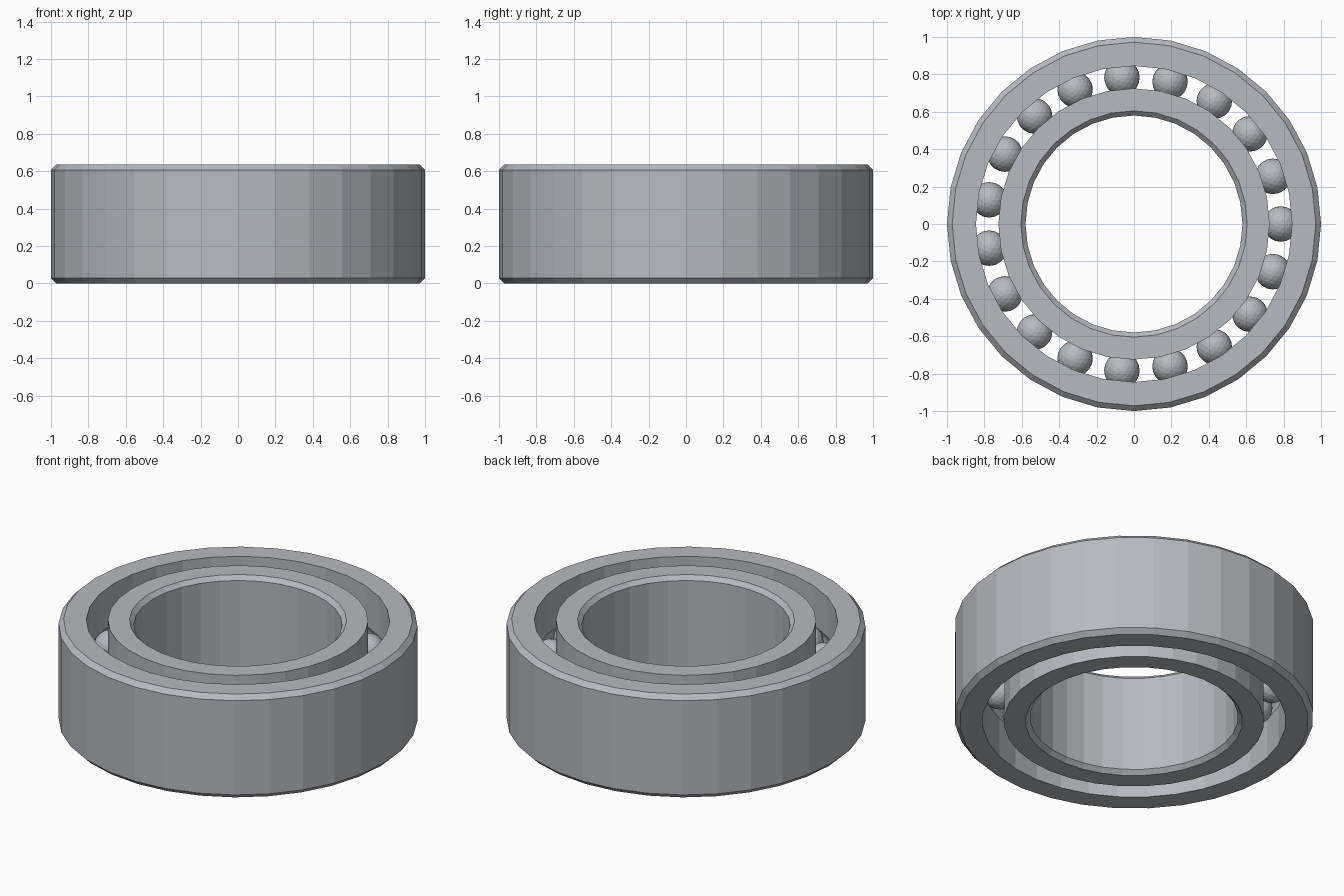
import bpy
import bmesh
import math

SEGMENTS = 32
BALLS = 19
HEIGHT = 0.635
MID = HEIGHT / 2
PITCH = 0.785       # radius of the circle of ball centres
BALL_R = 0.095
HALF_GAP = 0.06     # half the clearance between the two rings

cube = bpy.data.objects.get("Cube")
if cube:
    bpy.data.objects.remove(cube, do_unlink=True)

steel = bpy.data.materials.new("steel_grey")
steel.use_nodes = True
colour = (0.47, 0.49, 0.52, 1)
steel.diffuse_color = colour
steel.node_tree.nodes["Principled BSDF"].inputs["Base Color"].default_value = colour


def finish(name, bm):
    bmesh.ops.recalc_face_normals(bm, faces=bm.faces)
    mesh = bpy.data.meshes.new(name)
    bm.to_mesh(mesh)
    bm.free()
    mesh.materials.append(steel)
    obj = bpy.data.objects.new(name, mesh)
    bpy.context.collection.objects.link(obj)
    return obj


def ring(name, far, chamfer, side):
    """Lathe a race; side is +1 for the outer race and -1 for the inner."""
    lip = PITCH + side * HALF_GAP
    edge = far - side * chamfer
    profile = [(lip, 0), (edge, 0), (far, chamfer),
               (far, HEIGHT - chamfer), (edge, HEIGHT), (lip, HEIGHT)]
    # Ball groove, from the upper lip to the lower lip
    limit = math.acos(HALF_GAP / BALL_R)
    steps = 8
    for i in range(steps + 1):
        a = limit * (1 - 2 * i / steps)
        profile.append((PITCH + side * BALL_R * math.cos(a),
                        MID + BALL_R * math.sin(a)))
    bm = bmesh.new()
    loops = []
    for s in range(SEGMENTS):
        t = math.tau * s / SEGMENTS
        loops.append([bm.verts.new((r * math.cos(t), r * math.sin(t), z))
                      for r, z in profile])
    n = len(profile)
    for s in range(SEGMENTS):
        a, b = loops[s], loops[(s + 1) % SEGMENTS]
        for i in range(n):
            j = (i + 1) % n
            bm.faces.new((a[i], b[i], b[j], a[j]))
    return finish(name, bm)


# Races
ring("outer_race", 1.0, 0.028, 1)
ring("inner_race", 0.58, 0.025, -1)

# Balls share one mesh
bm = bmesh.new()
bmesh.ops.create_icosphere(bm, subdivisions=3, radius=BALL_R)
ball = finish("ball_1", bm)
for i in range(BALLS):
    t = math.tau * i / BALLS
    obj = ball
    if i:
        obj = bpy.data.objects.new(f"ball_{i + 1}", ball.data)
        bpy.context.collection.objects.link(obj)
    obj.location = (PITCH * math.cos(t), PITCH * math.sin(t), MID)
